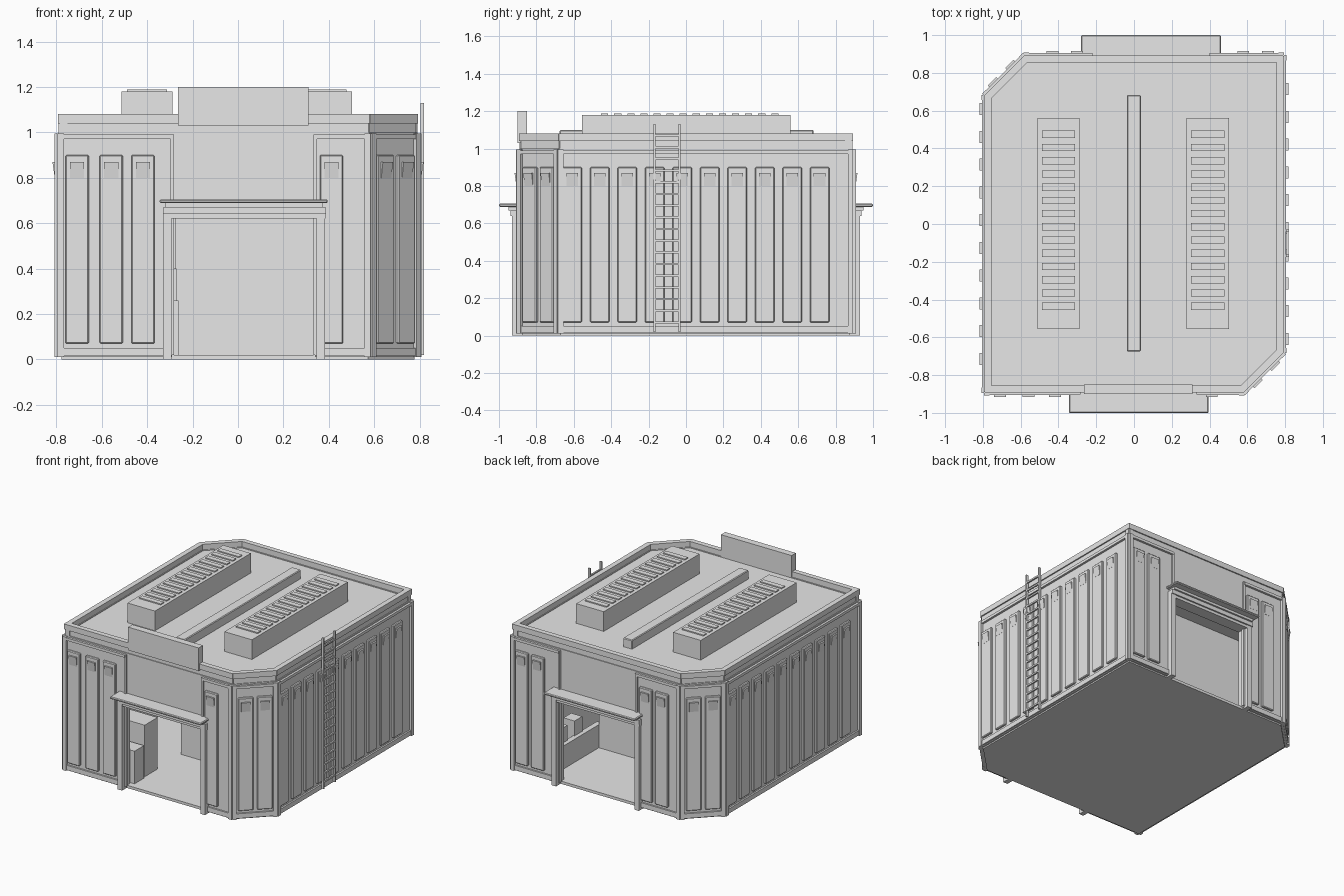
import bpy, bmesh
from mathutils import Vector

cube = bpy.data.objects.get("Cube")
if cube:
    bpy.data.objects.remove(cube, do_unlink=True)

grey = bpy.data.materials.new("plain_grey")
grey.use_nodes = True
colour = (0.8, 0.8, 0.8, 1)
grey.diffuse_color = colour
grey.node_tree.nodes["Principled BSDF"].inputs["Base Color"].default_value = colour

# Footprint, counter-clockwise, with two cut corners
FOOT = [Vector(p) for p in ((-.79, -.89), (.58, -.89), (.79, -.68),
                            (.79, .89), (-.58, .89), (-.79, .68))]
EDGES = [(FOOT[i], FOOT[(i + 1) % 6]) for i in range(6)]
FRONT, CUT_A, RIGHT, BACK, CUT_B, LEFT = range(6)
parts = {}


def prism(name, bottom, top):
    """Solid between two matching loops of points."""
    bm = parts.setdefault(name, bmesh.new())
    lo = [bm.verts.new(p) for p in bottom]
    hi = [bm.verts.new(p) for p in top]
    bm.faces.new(lo[::-1])
    bm.faces.new(hi)
    for i in range(len(lo)):
        j = (i + 1) % len(lo)
        bm.faces.new((lo[i], lo[j], hi[j], hi[i]))


def box(name, x0, x1, y0, y1, z0, z1):
    loop = ((x0, y0), (x1, y0), (x1, y1), (x0, y1))
    prism(name, [(x, y, z0) for x, y in loop], [(x, y, z1) for x, y in loop])


def strip(name, edge, s0, s1, z0, z1, d0, d1, d1_low=None):
    """Box on a wall: s runs along it, d points outward."""
    a, b = EDGES[edge]
    t = (b - a).normalized()
    n = Vector((t.y, -t.x))

    def loop(depth, z):
        return [(*(a + t * s + n * d), z) for s, d in
                ((s0, depth), (s1, depth), (s1, d0), (s0, d0))]
    prism(name, loop(d1 if d1_low is None else d1_low, z0), loop(d1, z1))


def length(edge):
    return (EDGES[edge][1] - EDGES[edge][0]).length


def slab(name, inset, z0, z1):
    pts = [(p.x * (1 - inset), p.y * (1 - inset)) for p in FOOT]
    prism(name, [(x, y, z0) for x, y in pts], [(x, y, z1) for x, y in pts])


# Floor and roof
slab("floor", .015, 0, .02)
slab("roof", .01, .96, 1.035)

# Door openings, measured along the front and back walls
DOORS = {FRONT: (.50, 1.13), BACK: (.385, 1.015)}

# Walls, base band, cornice and parapet
for e in range(6):
    full = length(e)
    spans = [(0, full)]
    if e in DOORS:
        d0, d1 = DOORS[e]
        spans = [(0, d0), (d1, full)]
        strip("walls", e, d0, d1, .62, 1.0, -.05, 0)
        for s in (d0, d1):
            strip("corner_posts", e, s - .008, s + .008, .02, .99, -.01, .012)
    for s0, s1 in spans:
        strip("walls", e, s0, s1, .01, 1.0, -.05, 0)
        strip("base_band", e, s0, s1, .015, .05, -.01, .012)
        strip("cornice", e, s0, s1, .97, .99, -.01, .016)
    for s in (.01, full - .01):
        strip("corner_posts", e, s - .014, s + .014, .01, .995, -.01, .018)
    strip("parapet", e, 0, full, .99, 1.04, -.04, -.006)
    strip("parapet", e, 0, full, 1.04, 1.08, -.035, .003)

# Raised wall panels with a small hood near the top of each
PANELS = {
    FRONT: (.03, .18, .32, 1.15),
    CUT_A: (.035, .165),
    CUT_B: (.035, .165),
    BACK: (.03, .16, 1.04, 1.17),
    RIGHT: [.02 + .147 * i for i in range(10)],
    LEFT: [.02 + .147 * i for i in range(10)],
}
for e, starts in PANELS.items():
    for s in starts:
        strip("wall_panels", e, s, s + .103, .07, .9, -.01, .016)
        strip("panel_hoods", e, s + .02, s + .083, .8, .87, .01, .027, .017)

# Door frames and canopies
for e, (d0, d1) in DOORS.items():
    for s in (d0 - .04, d1 + .005):
        strip("door_frame", e, s, s + .037, 0, .64, -.05, .04)
    strip("door_frame", e, d0 - .04, d1 + .045, .62, .64, -.05, .036)
    strip("door_lintel", e, d0 - .04, d1 + .047, .64, .67, -.02, .047)
    strip("door_lintel", e, d0 - .03, d1 + .035, .67, .688, -.02, .06)
    strip("door_canopy", e, d0 - .055, d1 + .055, .688, .705, -.02, .11)

# Sign board on the front parapet
strip("sign_board", FRONT, .525, 1.1, 1.03, 1.2, -.04, .01)

# Rooftop units with slats, and the central duct
for x in (-.40, .39):
    box("roof_units", x - .112, x + .112, -.555, .56, 1.03, 1.18)
    for i in range(14):
        y = -.435 + .07 * i
        box("unit_slats", x - .088, x + .088, y - .019, y + .019, 1.17, 1.188)
box("roof_duct", -.038, .036, -.675, .682, 1.03, 1.1)

# Ladder on the right-hand wall
for y in (-.168, -.035):
    box("ladder", .804, .82, y - .006, y + .006, .02, 1.13)
for i in range(17):
    z = .07 + .0625 * i
    box("ladder", .807, .818, -.168, -.035, z - .006, z + .006)

# Inner partitions, counter and crates
box("partitions", -.275, .75, -.27, -.23, .02, .96)
box("partitions", -.75, .5, .265, .3, .02, .96)
box("counter", .5, .54, .265, .85, .02, .19)
for y in (.45, .62):
    box("crates", .53, .62, y, y + .09, .02, .3)
box("crates", -.5, -.262, -.83, -.72, .02, .26)
box("crates", -.5, -.27, -.7, -.55, .02, .4)

# Turn the collected parts into objects
for name, bm in parts.items():
    bmesh.ops.recalc_face_normals(bm, faces=bm.faces)
    mesh = bpy.data.meshes.new(name)
    bm.to_mesh(mesh)
    bm.free()
    mesh.materials.append(grey)
    obj = bpy.data.objects.new(name, mesh)
    bpy.context.scene.collection.objects.link(obj)
    if name in ("wall_panels", "roof_duct", "door_canopy"):
        bevel = obj.modifiers.new("edge_bevel", "BEVEL")
        bevel.width = .005
        bevel.segments = 1
